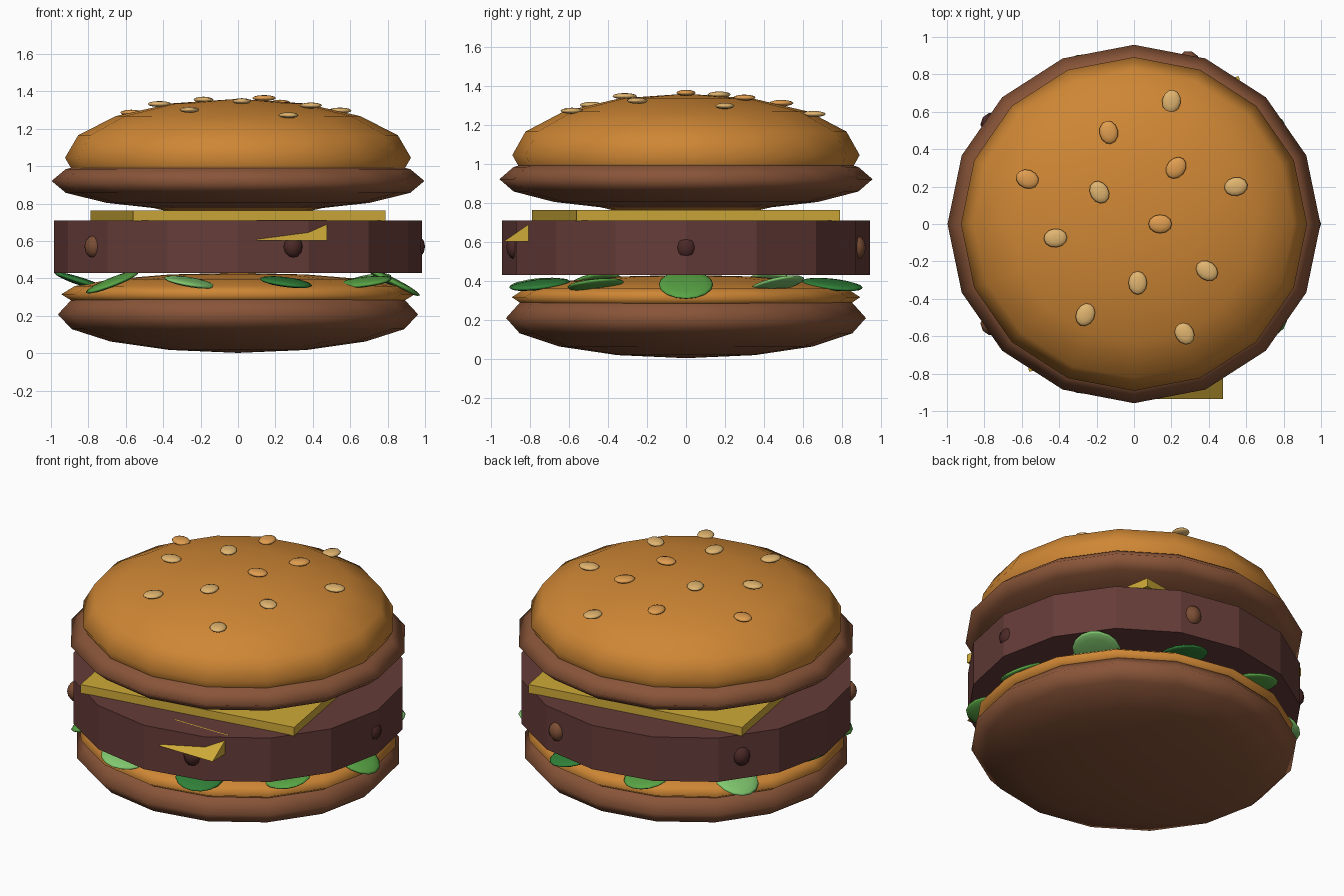
import bpy, bmesh
from math import radians, sqrt, cos, sin, pi
from mathutils import Vector, Matrix

if "Cube" in bpy.data.objects:
    bpy.data.objects.remove(bpy.data.objects["Cube"])

mats = {}
for name, rgb in {
    'crust': (.25, .09, .04), 'bread': (.62, .24, .035), 'meat': (.13, .045, .04),
    'meat_dark': (.07, .022, .02), 'meat_light': (.2, .075, .035), 'cheese': (.62, .4, .04),
    'leaf_mid': (.1, .38, .06), 'leaf_light': (.22, .58, .16), 'leaf_dark': (.03, .22, .04),
    'seed_pale': (.75, .46, .16), 'seed_gold': (.75, .34, .08),
}.items():
    mats[name] = bpy.data.materials.new(name)
    mats[name].diffuse_color = (*rgb, 1)


def add(name, bm, mat, matrix=Matrix(), smooth=False):
    """Turn a bmesh into a coloured object."""
    bm.transform(matrix)
    bmesh.ops.recalc_face_normals(bm, faces=bm.faces)
    for f in bm.faces:
        f.smooth = smooth
    me = bpy.data.meshes.new(name)
    bm.to_mesh(me)
    bm.free()
    me.materials.append(mats[mat])
    ob = bpy.data.objects.new(name, me)
    bpy.context.collection.objects.link(ob)
    return ob


def ellipsoid(name, loc, size, mat, rot=Matrix(), seg=16, rings=8):
    bm = bmesh.new()
    bmesh.ops.create_uvsphere(bm, u_segments=seg, v_segments=rings, radius=1)
    m = Matrix.Translation(loc) @ rot.to_4x4() @ Matrix.Diagonal((*size, 1))
    return add(name, bm, mat, m, True)


# Bun: four squashed spheres
ellipsoid('bottom_bun_crust', (0, 0, .208), (.963, .924, .206), 'crust')
ellipsoid('bottom_bun_bread', (0, 0, .315), (.945, .895, .115), 'bread')
ellipsoid('top_bun_crust', (0, 0, .921), (.997, .958, .165), 'crust')
ellipsoid('top_bun_crown', (0, 0, 1.045), (.925, .892, .315), 'bread')

# Patty
bm = bmesh.new()
bmesh.ops.create_cone(bm, cap_ends=True, segments=16, radius1=1, radius2=1, depth=1)
# keep corners on the x and y axes
first = max(bm.verts, key=lambda v: v.co.x)
turn = 0 if first.co.x > .999 else pi / 16
add('patty', bm, 'meat', Matrix.Translation((0, 0, .57)) @
    Matrix.Diagonal((.985, .944, .28, 1)) @ Matrix.Rotation(turn, 4, 'Z'))

# Lumps on the patty rim
for i in range(5):
    a = 2 * pi * i / 5
    ellipsoid(f'patty_lump_{i}', (.955 * cos(a), .925 * sin(a), .57), (.045, .055, .06),
              'meat_light' if i % 2 else 'meat_dark', Matrix.Rotation(a, 3, 'Z'), 8, 6)

# Cheese slice
bm = bmesh.new()
bmesh.ops.create_cube(bm, size=1)
add('cheese_slice', bm, 'cheese', Matrix.Translation((0, 0, .735)) @
    Matrix.Rotation(radians(9.6), 4, 'Z') @ Matrix.Diagonal((1.37, 1.37, .055, 1)))

# Cheese flap: wedge drooping over the front of the patty
bm = bmesh.new()
face = bm.faces.new([bm.verts.new((.10, y, z)) for y, z in
                     ((-.935, .602), (-.775, .713), (-.775, .602))])
ext = bmesh.ops.extrude_face_region(bm, geom=[face], use_keep_orig=True)
bmesh.ops.translate(bm, vec=(.375, 0, 0),
                    verts=[g for g in ext['geom'] if isinstance(g, bmesh.types.BMVert)])
add('cheese_flap', bm, 'cheese')

# Lettuce leaves: thin discs, each with its own slope (dz/dx, dz/dy)
slopes = [(-.5, 0), (.2, .2), (-.15, -.1), (-.1, -.1), (.4, -.1),
          (-.33, 0), (.38, .1), (-.18, .1), (-.12, .1), (.14, .12)]
for i, (gx, gy) in enumerate(slopes):
    a = 2 * pi * i / 10
    tilt = Vector((0, 0, 1)).rotation_difference(Vector((-gx, -gy, 1))).to_matrix()
    ellipsoid(f'lettuce_{i}', (.83 * cos(a), .79 * sin(a), .38), (.16, .14, .022),
              ('leaf_mid', 'leaf_light', 'leaf_dark')[i % 3],
              tilt @ Matrix.Rotation(a, 3, 'Z'))

# Sesame seeds resting on the crown: x, y, turn, gold
seeds = [(.20, .655, 80, 0), (-.135, .49, 100, 1), (-.57, .24, -20, 1), (-.185, .17, 120, 0),
         (.225, .30, 50, 1), (.545, .20, 10, 0), (.14, 0, 0, 1), (-.42, -.075, 5, 0),
         (.02, -.315, 90, 0), (.39, -.25, -35, 0), (-.26, -.485, 65, 0), (.27, -.585, 120, 0)]
for i, (x, y, turn, gold) in enumerate(seeds):
    z = 1.053 + .315 * sqrt(1 - (x / .925) ** 2 - (y / .892) ** 2)
    ellipsoid(f'seed_{i}', (x, y, z), (.063, .05, .016), 'seed_gold' if gold else 'seed_pale',
              Matrix.Rotation(radians(turn), 3, 'Z'), 12, 6)

for m in bpy.data.materials:
    if m.users and not m.is_grease_pencil:
        m.use_nodes = True
        m.node_tree.nodes["Principled BSDF"].inputs["Base Color"].default_value = m.diffuse_color
